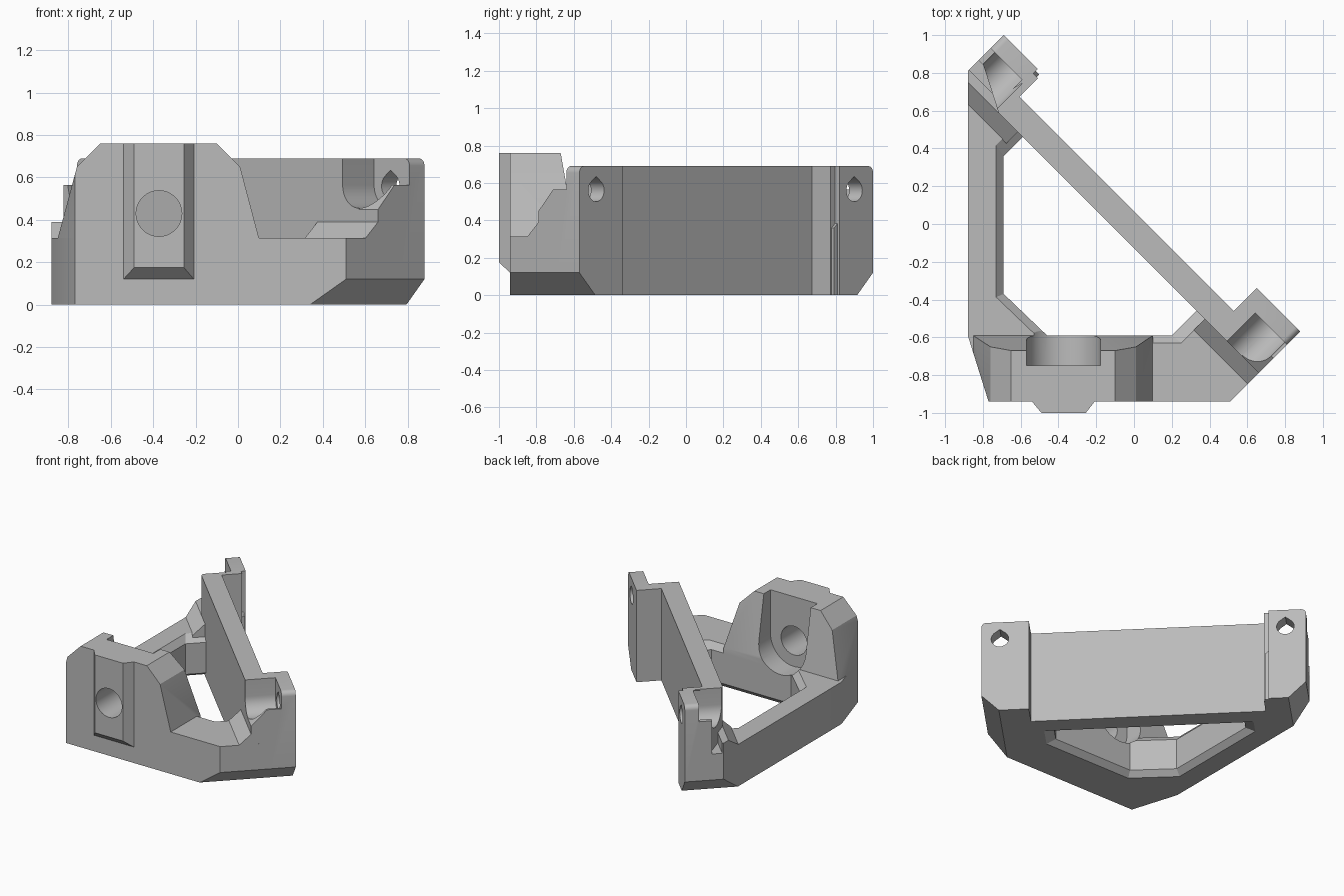
import bpy, bmesh, math
from mathutils import Vector

if "Cube" in bpy.data.objects:
    bpy.data.objects.remove(bpy.data.objects["Cube"])

R2 = math.sqrt(2)
grey = bpy.data.materials.new("plain grey")
grey.use_nodes = True
grey.diffuse_color = (0.5, 0.5, 0.5, 1)
grey.node_tree.nodes["Principled BSDF"].inputs["Base Color"].default_value = (0.5, 0.5, 0.5, 1)


def diag(u, v, z):
    """u runs along the diagonal plate, v points out of it."""
    return ((u + v) / R2, (v - u) / R2, z)


def loft(name, rings):
    """Closed solid through a list of matching 3D rings."""
    bm = bmesh.new()
    loops = [[bm.verts.new(p) for p in ring] for ring in rings]
    n = len(loops[0])
    for a, b in zip(loops, loops[1:]):
        for i in range(n):
            j = (i + 1) % n
            bm.faces.new((a[i], a[j], b[j], b[i]))
    bm.faces.new(loops[0])
    bm.faces.new(loops[-1])
    bmesh.ops.recalc_face_normals(bm, faces=bm.faces)
    mesh = bpy.data.meshes.new(name)
    bm.to_mesh(mesh)
    bm.free()
    mesh.materials.append(grey)
    obj = bpy.data.objects.new(name, mesh)
    bpy.context.collection.objects.link(obj)
    return obj


def prism_z(name, pts, z0, z1):
    return loft(name, [[(x, y, z) for x, y in pts] for z in (z0, z1)])


def prism_y(name, pts, y0, y1):
    return loft(name, [[(x, y, z) for x, z in pts] for y in (y0, y1)])


def prism_v(name, pts, v0, v1):
    return loft(name, [[diag(u, v, z) for u, z in pts] for v in (v0, v1)])


def prism_u(name, pts, u0, u1):
    return loft(name, [[diag(u, v, z) for v, z in pts] for u in (u0, u1)])


def arc(cx, cz, r, a0, a1, n):
    return [(cx + r * math.cos(math.radians(a0 + (a1 - a0) * i / n)),
             cz + r * math.sin(math.radians(a0 + (a1 - a0) * i / n))) for i in range(n + 1)]


def slice_off(obj, point, normal):
    """Remove everything in front of a plane and cap the cut."""
    bm = bmesh.new()
    bm.from_mesh(obj.data)
    res = bmesh.ops.bisect_plane(bm, geom=bm.verts[:] + bm.edges[:] + bm.faces[:], dist=1e-5,
                                 plane_co=point, plane_no=Vector(normal).normalized(),
                                 clear_outer=True)
    edges = [e for e in res["geom_cut"] if isinstance(e, bmesh.types.BMEdge)]
    bmesh.ops.holes_fill(bm, edges=[e for e in edges if e.is_boundary], sides=0)
    bmesh.ops.recalc_face_normals(bm, faces=bm.faces)
    bm.to_mesh(obj.data)
    bm.free()


def combine(obj, tool, operation):
    mod = obj.modifiers.new("join", "BOOLEAN")
    mod.operation, mod.object, mod.solver = operation, tool, "EXACT"
    dg = bpy.context.evaluated_depsgraph_get()
    mesh = bpy.data.meshes.new_from_object(obj.evaluated_get(dg))
    obj.modifiers.clear()
    obj.data = mesh
    bpy.data.objects.remove(tool)


END_R, END_L = 1.025, -1.195
CHAMFER = 0.12

# Low triangular base frame
bracket = prism_z("corner_bracket", [
    (-0.77, -0.94), (0.51, -0.94), diag(END_R, 0.04, 0)[:2],
    diag(END_L, 0.04, 0)[:2], (-0.88, 0.81), (-0.88, -0.59)], 0, 0.315)
for end, s in ((END_R, 1), (END_L, -1)):
    slice_off(bracket, diag(end, 0, CHAMFER), (s, -s, -R2))

# Window through the base with chamfered rims
window = [(-0.69, -0.37), (-0.69, 0.36), (-0.56, 0.49), (0.36, -0.43), (0.2, -0.59), (-0.46, -0.59)]


def ring(scale, z):
    return [(-0.3 + (x + 0.3) * scale, -0.2 + (y + 0.2) * scale, z) for x, y in window]


combine(bracket, loft("window_cutter", [ring(1.125, -0.01), ring(1, 0.04), ring(1, 0.27),
                                        ring(1.125, 0.325)]), "DIFFERENCE")

# Front tower
tower = prism_y("tower", [(-0.88, 0.1), (-0.85, 0.315), (-0.76, 0.65), (-0.65, 0.76), (-0.1, 0.76),
                          (0.01, 0.65), (0.1, 0.31), (0.1, 0.1)], -0.94, -0.59)
slice_off(tower, (0, -0.59, 0.31), (0, 0.45, 0.08))
slice_off(tower, (-0.77, -0.94, 0), (-0.35, -0.11, 0))
combine(bracket, tower, "UNION")

# Tapered mounting pad on the front
combine(bracket, loft("mounting_pad", [
    [(-0.557, -0.92, 0.102), (-0.193, -0.92, 0.102), (-0.193, -0.92, 0.76), (-0.557, -0.92, 0.76)],
    [(-0.49, -1, 0.175), (-0.255, -1, 0.175), (-0.255, -1, 0.76), (-0.49, -1, 0.76)]]), "UNION")

# Diagonal plate
plate = prism_v("diagonal_plate", [
    (END_L + CHAMFER, 0), (END_R - CHAMFER, 0), (END_R, CHAMFER), (END_R, 0.69),
    (END_L, 0.69), (END_L, CHAMFER)], -0.09, 0.047)
slice_off(plate, (-0.81, 0.88, 0), (-0.28, -0.09, 0))
combine(bracket, plate, "UNION")

# Sloped ledges where the plate meets the base
ledge = [(-0.176, 0.312), (-0.09, 0.39), (-0.04, 0.39), (-0.04, 0.2), (-0.176, 0.2)]
combine(bracket, prism_u("right_ledge", ledge, 0.62, END_R), "UNION")
left_ledge = prism_u("left_ledge", ledge, END_L, -0.78)
slice_off(left_ledge, (-0.88, 0, 0), (-1, 0, 0))
combine(bracket, left_ledge, "UNION")

# Ears at both ends of the plate, with a rounded top corner
for end, inner, s in ((END_R, 0.70, 1), (END_L, -0.94, -1)):
    corner = [(end - s * 0.035 + s * x, z) for x, z in arc(0, 0.655, 0.035, 0, 90, 6)]
    combine(bracket, prism_v("ear", [(inner, 0), (end - s * CHAMFER, 0), (end, CHAMFER)]
                             + corner + [(inner, 0.69)], 0.03, 0.219), "UNION")
combine(bracket, prism_v("ear_step", [(-0.96, 0), (-0.905, 0), (-0.905, 0.69), (-0.96, 0.69)],
                         0.03, 0.187), "UNION")
combine(bracket, prism_v("ear_nub", [(-0.96, 0), (-0.915, 0), (-0.915, 0.36), (-0.96, 0.4)],
                         0.03, 0.205), "UNION")

# Open troughs and teardrop screw holes in the ears
for end, c, s in ((END_R, 0.898, 1), (END_L, -1.054, -1)):
    out = end + s * 0.1
    trough = [(c + s * x, z) for x, z in arc(0, 0.565, 0.11, 180, 360, 20)]
    combine(bracket, prism_v("trough_cutter", trough + [(out, 0.565), (out, 0.8), (c - s * 0.11, 0.8)],
                             -0.3, 0.12), "DIFFERENCE")
    combine(bracket, prism_u("bed_cutter", [(0.025, 0.57), (-0.09, 0.45), (-0.3, 0.45), (-0.3, 0.57)],
                             c, out), "DIFFERENCE")
    combine(bracket, prism_v("hole_cutter", arc(c, 0.56, 0.06, 135, 405, 20) + [(c, 0.635)],
                             0.0, 0.4), "DIFFERENCE")

# Round-bottomed pocket and through hole in the tower
combine(bracket, prism_y("pocket_cutter", arc(-0.373, 0.43, 0.195, 180, 360, 28)
                         + [(-0.178, 0.9), (-0.568, 0.9)], -0.75, -0.4), "DIFFERENCE")
combine(bracket, prism_y("bore_cutter", arc(-0.373, 0.43, 0.108, 0, 350, 35), -1.1, -0.5), "DIFFERENCE")

bpy.ops.object.select_all(action="DESELECT")
bracket.select_set(True)
bpy.context.view_layer.objects.active = bracket
bpy.ops.object.shade_smooth_by_angle(angle=math.radians(25))
